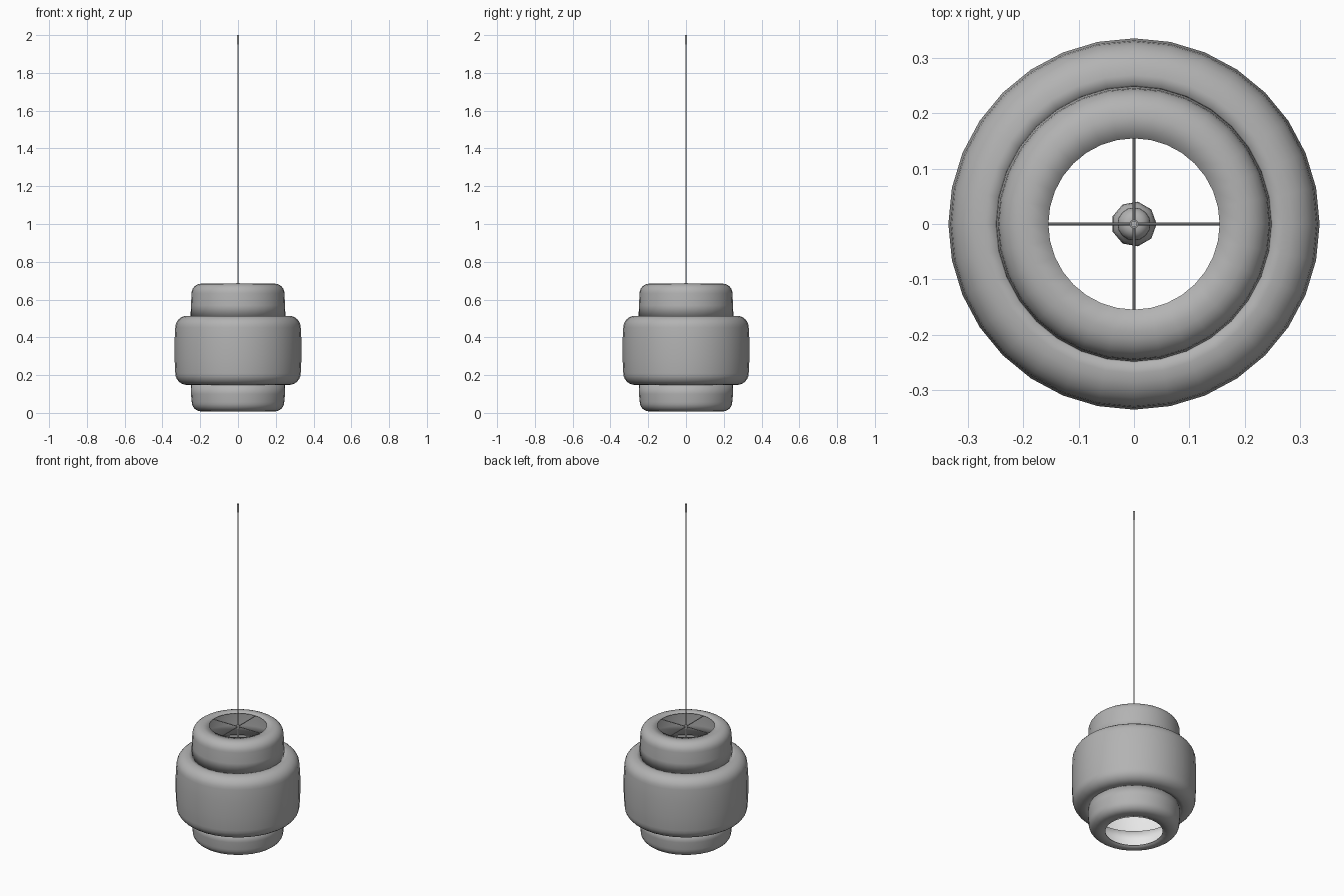
import bpy, bmesh, math

if "Cube" in bpy.data.objects:
    bpy.data.objects.remove(bpy.data.objects["Cube"])


def material(name, value):
    m = bpy.data.materials.new(name)
    m.use_nodes = True
    m.diffuse_color = (value, value, value, 1)
    m.node_tree.nodes["Principled BSDF"].inputs["Base Color"].default_value = (value, value, value, 1)
    return m


grey = material("grey", 0.45)
white = material("white", 0.8)


def arc(cx, cz, rx, rz, start, end, steps=6):
    """Points on a rounded corner, angles in degrees."""
    angles = [math.radians(start + (end - start) * i / steps) for i in range(steps + 1)]
    return [(cx + rx * math.cos(a), cz + rz * math.sin(a)) for a in angles]


def lathe(name, profile, mats, sides=32, wall=0):
    """Spin a (radius, height) profile around z; wall adds an inner skin."""
    bm = bmesh.new()
    rings = []
    for r, z in profile:
        rings.append([bm.verts.new((r * math.cos(math.tau * i / sides),
                                    r * math.sin(math.tau * i / sides), z)) for i in range(sides)])
    for a, b in zip(rings, rings[1:]):
        for i in range(sides):
            j = (i + 1) % sides
            bm.faces.new((a[i], a[j], b[j], b[i]))
    if not wall:
        bm.faces.new(rings[0][::-1])
        bm.faces.new(rings[-1])
    mesh = bpy.data.meshes.new(name)
    bm.to_mesh(mesh)
    bm.free()
    obj = bpy.data.objects.new(name, mesh)
    bpy.context.collection.objects.link(obj)
    for m in mats:
        mesh.materials.append(m)
    bpy.ops.object.select_all(action="DESELECT")
    obj.select_set(True)
    bpy.context.view_layer.objects.active = obj
    bpy.ops.object.shade_smooth_by_angle(angle=math.radians(40))
    if wall:
        s = obj.modifiers.new("wall", "SOLIDIFY")
        s.thickness = wall
        s.offset = -1
        s.material_offset = len(mats) - 1
    return obj


# Three stacked shades, profiles run from bottom to top
lathe("lower_shade",
      [(0.155, 0.008)] + arc(0.195, 0.058, 0.05, 0.05, -90, 0) + [(0.249, 0.1), (0.25, 0.15)],
      [grey, white], wall=0.004)
lathe("middle_shade",
      [(0.248, 0.148)] + arc(0.27, 0.21, 0.062, 0.062, -90, 0) + [(0.336, 0.29), (0.336, 0.38)]
      + arc(0.27, 0.452, 0.062, 0.062, 0, 90) + [(0.248, 0.514)],
      [grey, white], wall=0.004)
lathe("upper_shade",
      [(0.251, 0.512), (0.249, 0.57)] + arc(0.195, 0.633, 0.051, 0.051, 0, 90) + [(0.155, 0.684)],
      [grey], wall=0.004)

# Four spokes carrying the shades
for i in range(4):
    spoke = lathe("spoke_%d" % (i + 1), [(0.0025, 0), (0.0025, 0.16)], [grey], sides=8)
    spoke.rotation_euler = (math.pi / 2, 0, i * math.pi / 2)
    spoke.location.z = 0.676

# Cord with ceiling end
lathe("cord", [(0.003, 0.66), (0.003, 1.97)], [grey], sides=8)
lathe("cord_end", [(0.006, 1.95), (0.006, 2.0)], [grey], sides=12)

# Hanging rod, lamp holder and bulb
lathe("hub", [(0.008, 0.665), (0.008, 0.687)], [grey], sides=12)
lathe("rod", [(0.006, 0.5), (0.006, 0.67)], [grey], sides=12)
lathe("lamp_holder", [(0.03, 0.4), (0.03, 0.48)] + arc(0.008, 0.48, 0.022, 0.025, 0, 90), [grey], sides=16)
lathe("bulb", arc(0, 0.32, 0.041, 0.041, -85, 50, 8) + [(0.02, 0.4)], [grey], sides=9)
